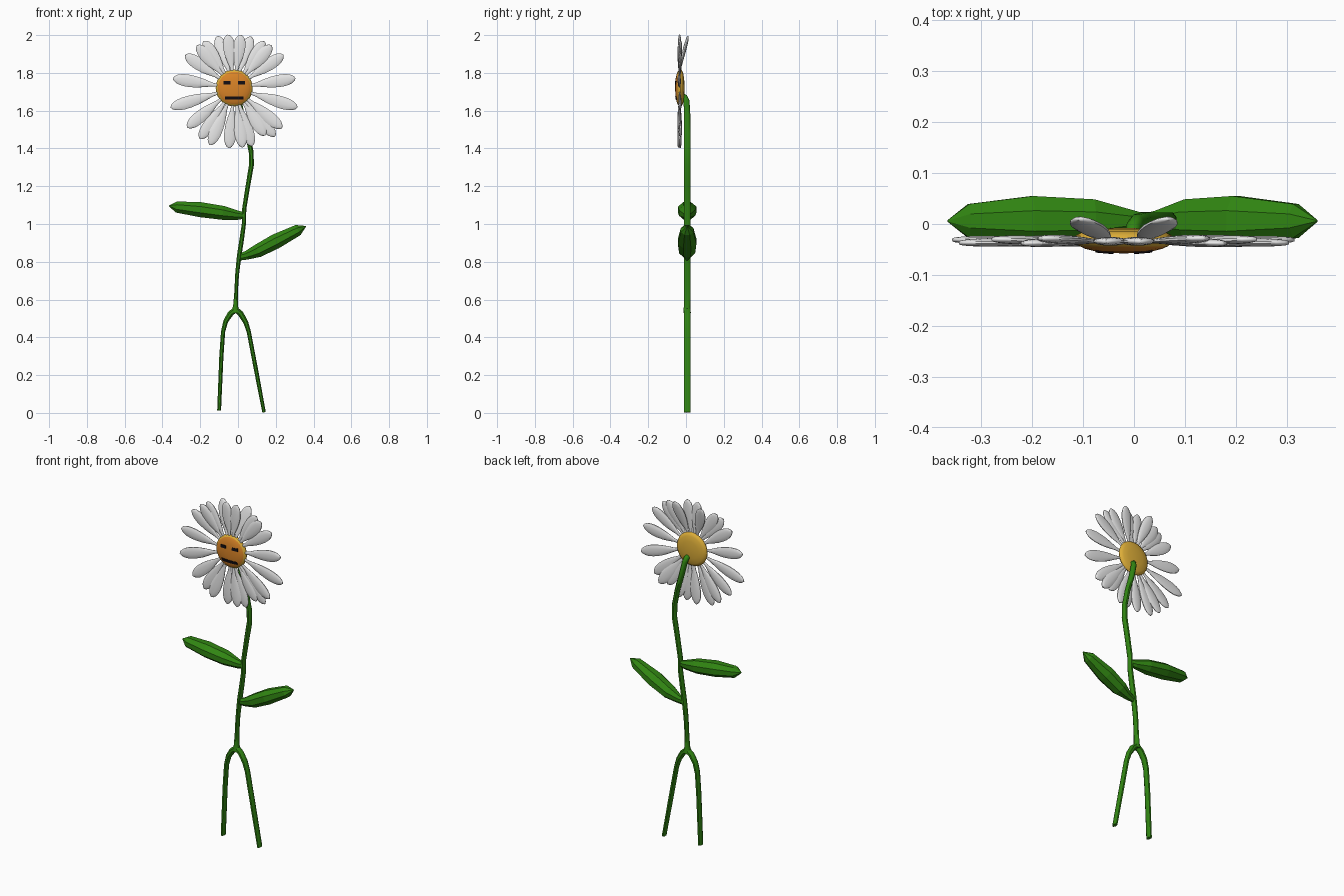
import bpy, bmesh, math
from mathutils import Vector


def material(name, rgb):
    m = bpy.data.materials.new(name)
    m.diffuse_color = (*rgb, 1)
    return m


GREEN = material("leaf green", (0.03, 0.235, 0.006))
WHITE = material("petal white", (0.8, 0.8, 0.8))
YELLOW = material("rim yellow", (0.72, 0.42, 0.04))
ORANGE = material("face orange", (0.70, 0.23, 0.02))
BLACK = material("feature black", (0.006, 0.004, 0.006))

HEAD = Vector((-0.02, 0, 1.72))


def finish(bm, name, mats, smooth=None):
    bmesh.ops.recalc_face_normals(bm, faces=bm.faces)
    me = bpy.data.meshes.new(name)
    bm.to_mesh(me)
    bm.free()
    ob = bpy.data.objects.new(name, me)
    bpy.context.collection.objects.link(ob)
    for m in mats:
        me.materials.append(m)
    if smooth is not None:
        bpy.ops.object.select_all(action='DESELECT')
        ob.select_set(True)
        bpy.context.view_layer.objects.active = ob
        bpy.ops.object.shade_smooth_by_angle(angle=math.radians(smooth))
    return ob


def sweep(bm, path, sides):
    """Skin elliptical sections (x, y, z, half width in xz, half depth in y)."""
    pts = [Vector(p[:3]) for p in path]
    rings = []
    for i, p in enumerate(path):
        t = (pts[min(i + 1, len(pts) - 1)] - pts[max(i - 1, 0)]).normalized()
        n = Vector((0, 1, 0)).cross(t).normalized()
        b = t.cross(n)
        ring = []
        for k in range(sides):
            a = 2 * math.pi * (k + 0.5) / sides
            ring.append(bm.verts.new(pts[i] + n * p[3] * math.cos(a) + b * p[4] * math.sin(a)))
        rings.append(ring)
    for r, s in zip(rings, rings[1:]):
        for k in range(sides):
            j = (k + 1) % sides
            bm.faces.new((r[k], r[j], s[j], s[k]))
    bm.faces.new(rings[0])
    bm.faces.new(rings[-1])


def tube(name, rows, smooth=None, y=0.006):
    bm = bmesh.new()
    sweep(bm, [(x, y + dy, z, w, d) for x, dy, z, w, d in rows], 8)
    return finish(bm, name, [GREEN], smooth)


# Stem, rising in an S and bending forward into the flower head
tube("stem", [
    (-0.013, 0, 0.53, 0.026, 0.021), (-0.013, 0, 0.565, 0.014, 0.019),
    (-0.010, 0, 0.64, 0.010, 0.018), (-0.005, 0, 0.73, 0.011, 0.018),
    (0.006, 0, 0.83, 0.013, 0.018), (0.020, 0, 0.92, 0.013, 0.018),
    (0.031, 0, 1.00, 0.012, 0.018), (0.033, 0, 1.08, 0.012, 0.018),
    (0.052, 0, 1.20, 0.013, 0.018), (0.071, 0, 1.31, 0.014, 0.018),
    (0.070, 0, 1.38, 0.014, 0.018), (0.050, 0, 1.48, 0.014, 0.018),
    (0.021, 0, 1.58, 0.015, 0.018), (0.005, -0.003, 1.65, 0.015, 0.017),
    (-0.001, -0.012, 1.672, 0.015, 0.015), (-0.003, -0.028, 1.68, 0.015, 0.013)], 50)

# Forked legs
tube("left_leg", [
    (-0.010, 0, 0.55, 0.015, 0.019), (-0.040, 0, 0.525, 0.017, 0.019),
    (-0.065, 0, 0.485, 0.014, 0.019), (-0.079, 0, 0.43, 0.012, 0.019),
    (-0.088, 0, 0.30, 0.012, 0.019), (-0.100, 0, 0.012, 0.011, 0.019)], 50)
tube("right_leg", [
    (-0.014, 0, 0.55, 0.015, 0.019), (0.014, 0, 0.525, 0.017, 0.019),
    (0.041, 0, 0.48, 0.014, 0.019), (0.057, 0, 0.43, 0.012, 0.019),
    (0.095, 0, 0.23, 0.012, 0.019), (0.138, 0, 0.003, 0.010, 0.019)], 50)

# Chunky faceted leaves
tube("left_leaf", [
    (0.034, 0, 1.045, 0.018, 0.012), (0.000, 0, 1.046, 0.026, 0.022),
    (-0.080, 0, 1.059, 0.040, 0.046), (-0.200, 0, 1.076, 0.043, 0.053),
    (-0.325, 0, 1.090, 0.032, 0.036), (-0.366, 0, 1.096, 0.002, 0.002)])
tube("right_leaf", [
    (0.008, 0, 0.825, 0.020, 0.012), (0.045, 0, 0.834, 0.025, 0.022),
    (0.105, 0, 0.858, 0.038, 0.046), (0.200, 0, 0.908, 0.043, 0.053),
    (0.318, 0, 0.968, 0.032, 0.036), (0.360, 0, 0.988, 0.002, 0.002)])

# Petals: clockwise angle from the top, tip radius, how far the tip leans back
PETALS = [
    (7, .284, .000), (18, .286, .045), (33, .294, .006), (41, .300, -.004), (56, .314, .004),
    (81, .328, -.003), (107, .350, .003), (130, .330, -.004), (140, .335, .006),
    (147, .300, .000), (163, .322, .004), (172, .318, -.005), (185, .320, .003),
    (203, .328, -.003), (214, .325, .005), (230, .325, -.003), (253, .352, .003),
    (279, .328, -.003), (304, .312, .004), (319, .300, -.004), (327, .296, .006),
    (342, .288, .045), (353, .284, .000)]
# Petal outline: fraction of length, half width
OUTLINE = [(0, .007), (.15, .011), (.3, .021), (.45, .029), (.6, .033), (.72, .0335),
           (.83, .030), (.91, .0235), (.97, .0135), (1, .002)]
bm = bmesh.new()
for ang, length, lean in PETALS:
    a = math.radians(ang)
    rows = []
    for f, w in OUTLINE:
        r = 0.085 + f * (length - 0.085)
        y = -0.034 + lean * f ** 1.2
        rows.append((HEAD.x + r * math.sin(a), y, HEAD.z + r * math.cos(a), w, 0.003 + w * 0.17))
    sweep(bm, rows, 12)
finish(bm, "petals", [WHITE], 60)

# Flower centre: turned disc with an orange front and a yellow rim and back
PROFILE = [(.03, -.0565), (.055, -.054), (.075, -.049), (.086, -.044), (.095, -.037),
           (.098, -.030), (.094, -.022), (.08, -.015), (.05, -.010), (.02, -.008)]
bm = bmesh.new()
N = 32
rings = [[bm.verts.new((HEAD.x + r * math.cos(2 * math.pi * k / N), y,
                        HEAD.z + r * math.sin(2 * math.pi * k / N))) for k in range(N)]
         for r, y in PROFILE]
for r, s in zip(rings, rings[1:]):
    for k in range(N):
        bm.faces.new((r[k], r[(k + 1) % N], s[(k + 1) % N], s[k]))
for ring, y in ((rings[0], -.0575), (rings[-1], -.0075)):
    c = bm.verts.new((HEAD.x, y, HEAD.z))
    for k in range(N):
        bm.faces.new((ring[k], ring[(k + 1) % N], c))
for f in bm.faces:
    f.material_index = 1 if max(v.co.y for v in f.verts) < -0.0435 else 0
finish(bm, "flower_centre", [YELLOW, ORANGE], 40)


def dome(x, z):
    """Front surface depth of the flower centre."""
    r = math.hypot(x - HEAD.x, z - HEAD.z)
    pts = [(0, -.0575)] + PROFILE[:6]
    for (r0, y0), (r1, y1) in zip(pts, pts[1:]):
        if r <= r1:
            return y0 + (y1 - y0) * (r - r0) / (r1 - r0)
    return -.03


# Eyes and mouth: thin plates following the dome
def plate(name, x0, x1, z0, z1, n=8):
    bm = bmesh.new()
    cols = []
    for i in range(n + 1):
        x = x0 + (x1 - x0) * i / n
        cols.append([bm.verts.new((x, dome(x, z) + dy, z))
                     for z, dy in ((z0, -.0025), (z1, -.0025), (z1, .002), (z0, .002))])
    for a, b in zip(cols, cols[1:]):
        for k in range(4):
            j = (k + 1) % 4
            bm.faces.new((a[k], a[j], b[j], b[k]))
    bm.faces.new(cols[0])
    bm.faces.new(cols[-1])
    finish(bm, name, [BLACK])


plate("left_eye", -0.076, -0.040, 1.739, 1.756)
plate("right_eye", 0.000, 0.036, 1.739, 1.756)
plate("mouth", -0.070, 0.030, 1.659, 1.676)
